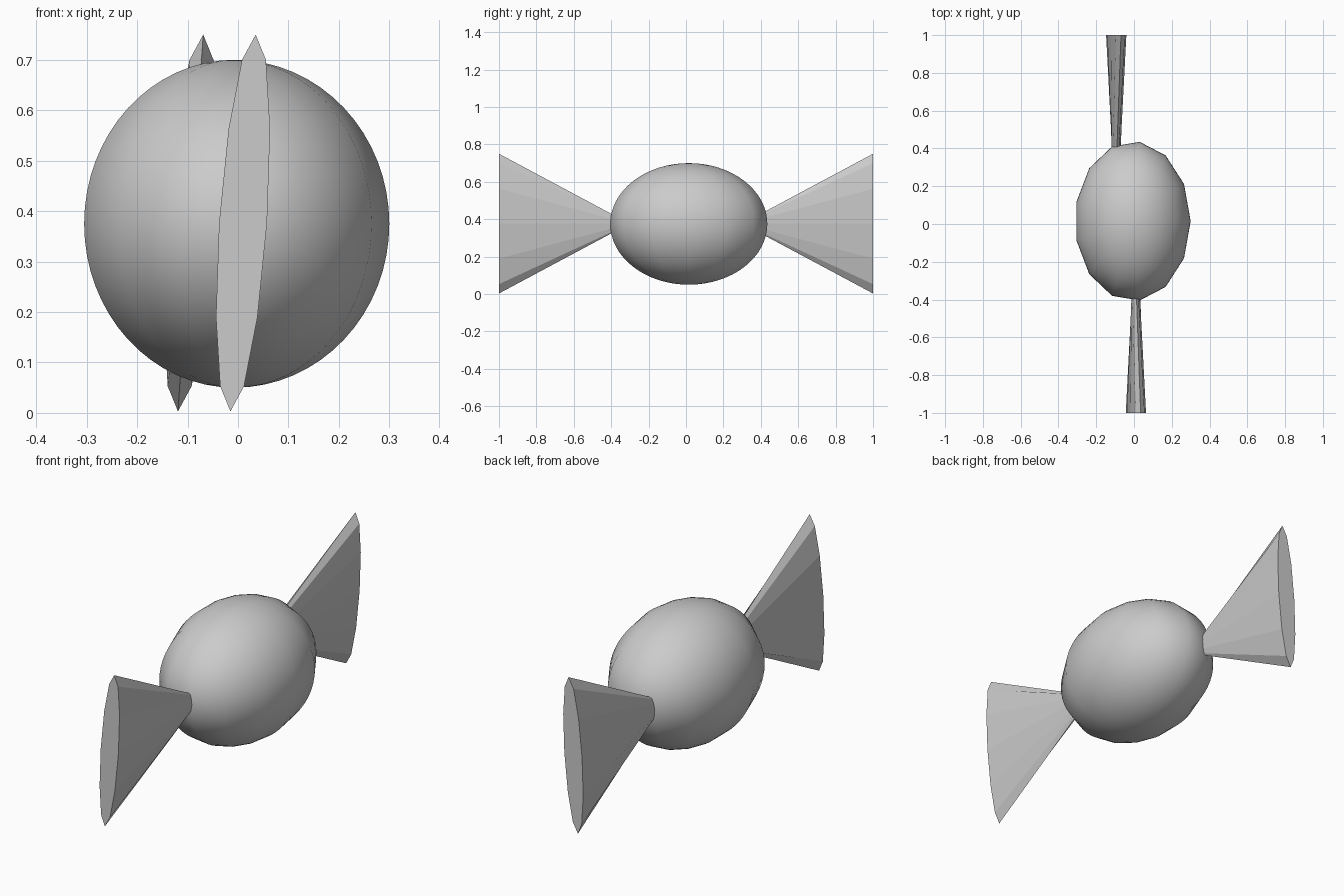
import bpy, bmesh
from math import cos, sin, pi, radians
from mathutils import Matrix

if "Cube" in bpy.data.objects:
    bpy.data.objects.remove(bpy.data.objects["Cube"])


def make_object(name, bm):
    bmesh.ops.recalc_face_normals(bm, faces=bm.faces)
    mesh = bpy.data.meshes.new(name)
    bm.to_mesh(mesh)
    bm.free()
    obj = bpy.data.objects.new(name, mesh)
    bpy.context.collection.objects.link(obj)
    return obj


# Sweet body: 13-sided lathe about z with many rings, stretched along y
SIDES, RINGS = 13, 32
bm = bmesh.new()
profile = [bm.verts.new((sin(pi * i / RINGS), 0, cos(pi * i / RINGS)))
           for i in range(RINGS + 1)]
edges = [bm.edges.new(pair) for pair in zip(profile, profile[1:])]
bmesh.ops.spin(bm, geom=profile + edges, cent=(0, 0, 0), axis=(0, 0, 1),
               angle=2 * pi, steps=SIDES, use_duplicate=False)
bmesh.ops.remove_doubles(bm, verts=bm.verts, dist=1e-4)
bm.transform(Matrix.Translation((-0.007, 0.015, 0.375))
             @ Matrix.Diagonal((0.307, 0.423, 0.325, 1)))
body = make_object("sweet_body", bm)
bpy.context.view_layer.objects.active = body
body.select_set(True)
bpy.ops.object.shade_smooth_by_angle(angle=radians(40))


# Wrapper ends: flattened, slightly tilted 12-sided cones flaring outwards
def wrapper_end(name, x, side):
    bm = bmesh.new()
    rings = []
    for y, half_w, half_h in ((0.38, 0.023, 0.042), (1.0, 0.0475, 0.3735)):
        tilt = 0.067 * half_h
        ring = []
        for k in range(12):
            a = 2 * pi * k / 12
            ring.append(bm.verts.new((x + half_w * sin(a) + tilt * cos(a),
                                      side * y, 0.3765 + half_h * cos(a))))
        bm.faces.new(ring)
        rings.append(ring)
    inner, outer = rings
    for k in range(12):
        n = (k + 1) % 12
        bm.faces.new((inner[k], inner[n], outer[n], outer[k]))
    return make_object(name, bm)


wrapper_end("front_wrapper_end", 0.01, -1)
wrapper_end("back_wrapper_end", -0.094, 1)
